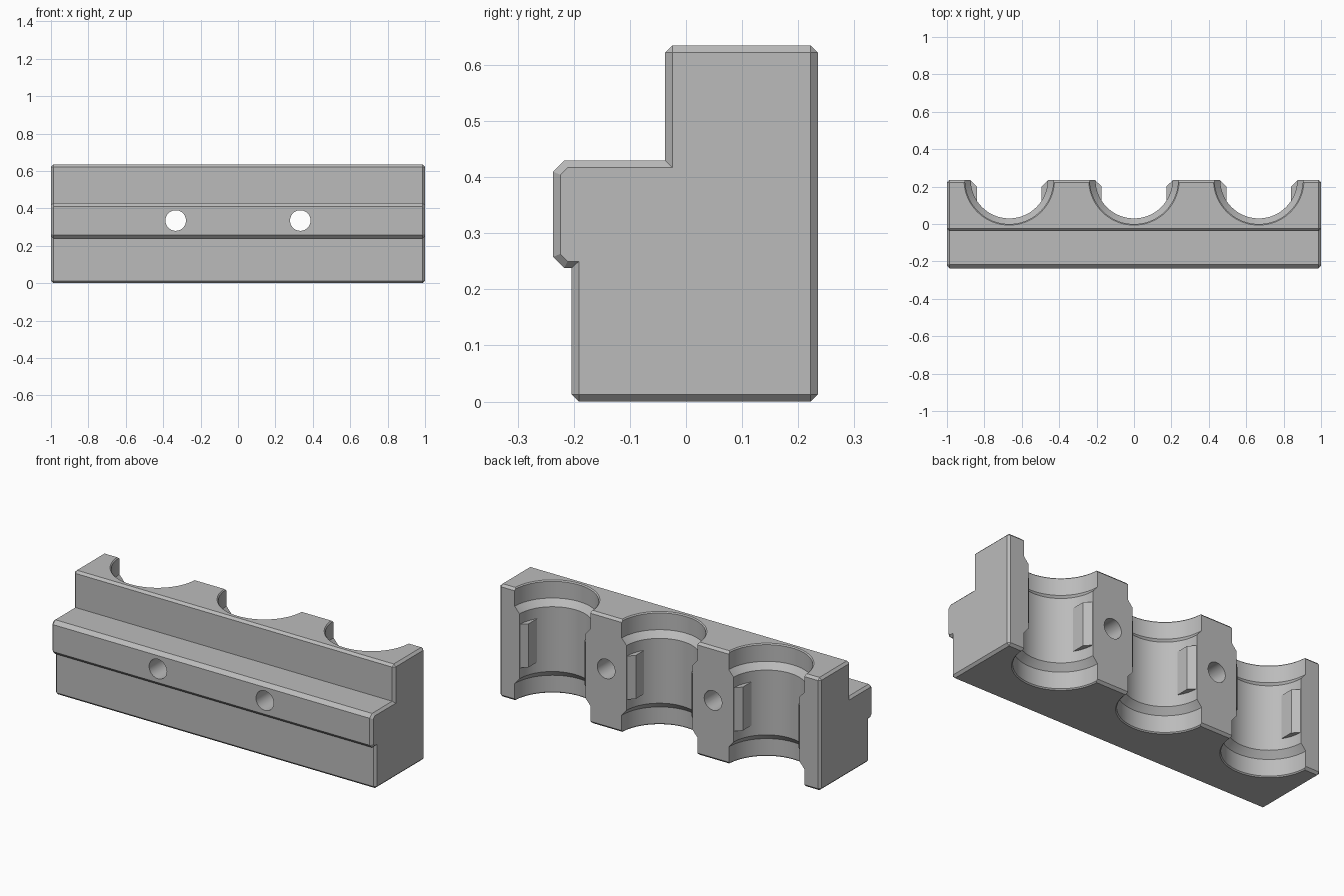
import bpy, bmesh, math
from mathutils import Matrix, Vector

if "Cube" in bpy.data.objects:
    bpy.data.objects.remove(bpy.data.objects["Cube"], do_unlink=True)

grey = bpy.data.materials.new("plain grey")
grey.use_nodes = True
grey.diffuse_color = (0.5, 0.5, 0.5, 1)
grey.node_tree.nodes["Principled BSDF"].inputs["Base Color"].default_value = (0.5, 0.5, 0.5, 1)

BORE_X = (-0.667, 0, 0.667)
BORE_Y = 0.236
HEIGHT = 0.635


def finish(bm, name):
    bmesh.ops.remove_doubles(bm, verts=bm.verts, dist=0.0005)
    bmesh.ops.recalc_face_normals(bm, faces=bm.faces)
    mesh = bpy.data.meshes.new(name)
    bm.to_mesh(mesh)
    bm.free()
    mesh.materials.append(grey)
    obj = bpy.data.objects.new(name, mesh)
    bpy.context.collection.objects.link(obj)
    return obj


def loft(bm, rings):
    """Skin a row of closed point loops and cap both ends."""
    loops = [[bm.verts.new(p) for p in ring] for ring in rings]
    for a, b in zip(loops, loops[1:]):
        for i in range(len(a)):
            j = (i + 1) % len(a)
            bm.faces.new((a[i], a[j], b[j], b[i]))
    bm.faces.new(loops[0])
    bm.faces.new(loops[-1])


def circle(r, z, x, y, n=72):
    return [(x + r * math.cos(2 * math.pi * i / n),
             y + r * math.sin(2 * math.pi * i / n), z) for i in range(n)]


def boolean(target, tool, operation):
    mod = target.modifiers.new(tool.name, "BOOLEAN")
    mod.object, mod.operation, mod.solver = tool, operation, "EXACT"
    bpy.context.view_layer.objects.active = target
    bpy.ops.object.modifier_apply(modifier=mod.name)
    bpy.data.objects.remove(tool, do_unlink=True)


# Stepped block: (y, z) section and its inset end face
outer = [(-0.191, 0), (0.222, 0), (0.235, 0.013), (0.235, 0.622), (0.222, HEIGHT),
         (-0.024, HEIGHT), (-0.037, 0.622), (-0.037, 0.43), (-0.217, 0.43),
         (-0.237, 0.41), (-0.237, 0.258), (-0.217, 0.238), (-0.204, 0.238), (-0.204, 0.013)]
inner = [(-0.191, 0.013), (0.222, 0.013), (0.222, 0.013), (0.222, 0.622), (0.222, 0.622),
         (-0.024, 0.622), (-0.024, 0.622), (-0.024, 0.417), (-0.211, 0.417),
         (-0.224, 0.404), (-0.224, 0.263), (-0.211, 0.25), (-0.191, 0.25), (-0.191, 0.013)]
bm = bmesh.new()
loft(bm, [[(x, y, z) for y, z in section] for x, section in
          ((-1, inner), (-0.987, outer), (0.987, outer), (1, inner))])
block = finish(bm, "stepped_block")

# Three half-round bores with wider ends, and two cross holes
half = [(0.25, -0.008), (0.236, 0.006), (0.236, 0.1), (0.206, 0.135)]
lathe = half + [(r, HEIGHT - z) for r, z in reversed(half)]
bm = bmesh.new()
for x in BORE_X:
    loft(bm, [circle(r, z, x, BORE_Y) for r, z in lathe])
turn = Matrix.Rotation(math.pi / 2, 4, "X")
for x in (-0.333, 0.333):
    loft(bm, [[turn @ Vector(p) for p in circle(0.055, z, x, 0.335, 40)]
              for z in (-0.4, 0.4)])
boolean(block, finish(bm, "bore_cutter"), "DIFFERENCE")

# Chamfered tabs on both walls of each bore
tab = [(0.208, 0.2345), (0.173, 0.2), (0.173, 0.1), (0.23, 0.1), (0.23, 0.2345)]
bm = bmesh.new()
for x in BORE_X:
    for side in (-1, 1):
        loft(bm, [[(x + side * dx, y, z) for dx, y in tab] for z in (0.195, 0.44)])
boolean(block, finish(bm, "bore_tabs"), "UNION")

# Smooth bores, crisp edges
for obj in bpy.context.selected_objects:
    obj.select_set(False)
block.select_set(True)
bpy.context.view_layer.objects.active = block
bpy.ops.object.shade_smooth_by_angle(angle=math.radians(25))
